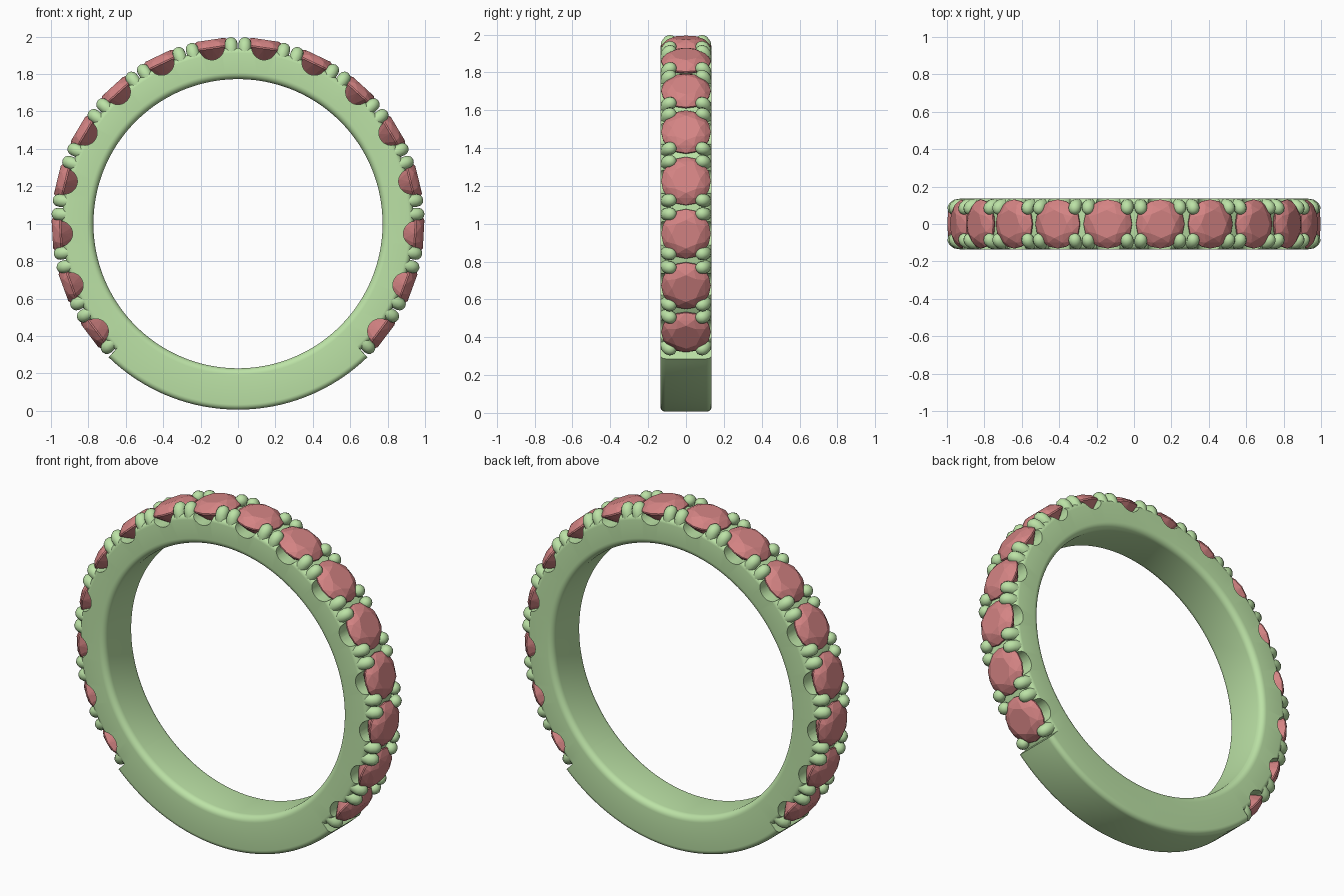
import bpy, bmesh
from math import sin, cos, pi, radians
from mathutils import Matrix, Vector

if "Cube" in bpy.data.objects:
    bpy.data.objects.remove(bpy.data.objects["Cube"])

PITCH = 16.95                      # degrees between stones
STONE_ANGLES = [s * PITCH * (k + 0.5) for k in range(8) for s in (1, -1)]
SHANK_START = 135.8                # where the plain shank begins
R_IN, R_SEAT, R_SHANK, HALF_W = 0.773, 0.94, 0.994, 0.136


def material(name, rgb):
    m = bpy.data.materials.new(name)
    m.diffuse_color = (*rgb, 1)
    m.use_nodes = True
    m.node_tree.nodes["Principled BSDF"].inputs["Base Color"].default_value = m.diffuse_color
    return m


METAL = material("green_metal", (0.50, 0.76, 0.38))
GEM = material("red_gem", (0.66, 0.23, 0.23))


def make(name, bm, mat, smooth=None):
    bmesh.ops.recalc_face_normals(bm, faces=bm.faces)
    me = bpy.data.meshes.new(name)
    bm.to_mesh(me)
    bm.free()
    ob = bpy.data.objects.new(name, me)
    bpy.context.collection.objects.link(ob)
    if mat:
        me.materials.append(mat)
    if smooth:
        select(ob)
        bpy.ops.object.shade_smooth_by_angle(angle=radians(smooth))
    return ob


def select(ob):
    bpy.ops.object.select_all(action='DESELECT')
    ob.select_set(True)
    bpy.context.view_layer.objects.active = ob


def around(deg):
    """Frame on the ring: local z points outward, x along the ring."""
    return Matrix.Translation((0, 0, 1)) @ Matrix.Rotation(radians(deg), 4, 'Y')


def bridge(bm, rings, closed=False):
    n = len(rings[0])
    for i in range(len(rings) if closed else len(rings) - 1):
        a, b = rings[i], rings[(i + 1) % len(rings)]
        for j in range(n):
            k = (j + 1) % n
            bm.faces.new((a[j], a[k], b[k], b[j]))


def section(r_out):
    """Rounded band cross-section as (y, radius) points."""
    pts = []
    corners = ((1, r_out, 0.028, 0), (-1, r_out, 0.028, 90),
               (-1, R_IN, 0.035, 180), (1, R_IN, 0.035, 270))
    for sy, r, c, start in corners:
        cy = sy * (HALF_W - c)
        cr = r - c if r == r_out else r + c
        for i in range(7):
            t = radians(start + 15 * i)
            pts.append((cy + c * cos(t), cr + c * sin(t)))
    return pts


# Band: low seat under the stones, full-height shank below
bm = bmesh.new()
S = SHANK_START
stations = [(-S + 2 * S * i / 135, R_SEAT) for i in range(136)]
stations += [(S + 0.1 + (360 - 2 * S - 0.2) * i / 45, R_SHANK) for i in range(46)]
rings = []
for deg, r_out in stations:
    M = around(deg)
    rings.append([bm.verts.new(M @ Vector((0, y, r))) for y, r in section(r_out)])
bridge(bm, rings, closed=True)
band = make("band", bm, METAL)

# Round side openings under every stone
bm = bmesh.new()
for deg in STONE_ANGLES:
    M = around(deg) @ Matrix.Translation((0, 0, 0.953)) @ Matrix.Rotation(pi / 2, 4, 'X')
    bmesh.ops.create_cone(bm, cap_ends=True, segments=32, radius1=0.067,
                          radius2=0.067, depth=0.4, matrix=M)
cutter = make("opening_cutter", bm, None)
cutter.hide_render = True
mod = band.modifiers.new("openings", 'BOOLEAN')
mod.operation, mod.solver, mod.object = 'DIFFERENCE', 'EXACT', cutter
select(band)
bpy.ops.object.modifier_apply(modifier=mod.name)
bpy.data.objects.remove(cutter)
select(band)
bpy.ops.object.shade_smooth_by_angle(angle=radians(35))


# Prongs: four bent fingers with round tips per stone
def add_prong(bm, M, sy):
    rad, n = 0.034, 12
    path = [(0.101, 0.86, 0), (0.101, 0.935, 0), (0.099, 0.95, 25),
            (0.092, 0.961, 55), (0.084, 0.965, 80)]
    steps = [(y, r, t, rad) for y, r, t in path]
    for a in (25, 50, 72, 86):
        steps.append((0.084 - rad * sin(radians(a)), 0.965, 90, rad * cos(radians(a))))
    rings = []
    for y, r, tilt, q in steps:
        t = radians(tilt)
        ring = []
        for j in range(n):
            u = 2 * pi * j / n
            ring.append(bm.verts.new(M @ Vector((
                q * cos(u), sy * (y + q * sin(u) * cos(t)), r + q * sin(u) * sin(t)))))
        rings.append(ring)
    bridge(bm, rings)
    bm.faces.new(rings[0])
    bm.faces.new(rings[-1])


bm = bmesh.new()
for deg in STONE_ANGLES:
    for side in (-1, 1):
        for sy in (-1, 1):
            add_prong(bm, around(deg + side * (PITCH / 2 - 2.2)), sy)
make("prongs", bm, METAL, smooth=60)

# Stones: brilliant cut from the hull of table, crown, girdle and pavilion points
# each level: (count, start angle, radius, height)
LEVELS = [(8, 0, 0.075, 0.994), (8, 22.5, 0.108, 0.978), (16, 0, 0.131, 0.953),
          (16, 0, 0.131, 0.945), (8, 22.5, 0.07, 0.893), (1, 0, 0, 0.84)]
for i, deg in enumerate(STONE_ANGLES):
    bm = bmesh.new()
    M = around(deg)
    for n, start, r, h in LEVELS:
        for j in range(n):
            t = radians(start) + 2 * pi * j / n
            bm.verts.new(M @ Vector((r * cos(t), r * sin(t), h)))
    bmesh.ops.convex_hull(bm, input=bm.verts)
    bmesh.ops.dissolve_limit(bm, angle_limit=radians(1), verts=bm.verts, edges=bm.edges)
    make(f"stone_{i + 1}", bm, GEM)
